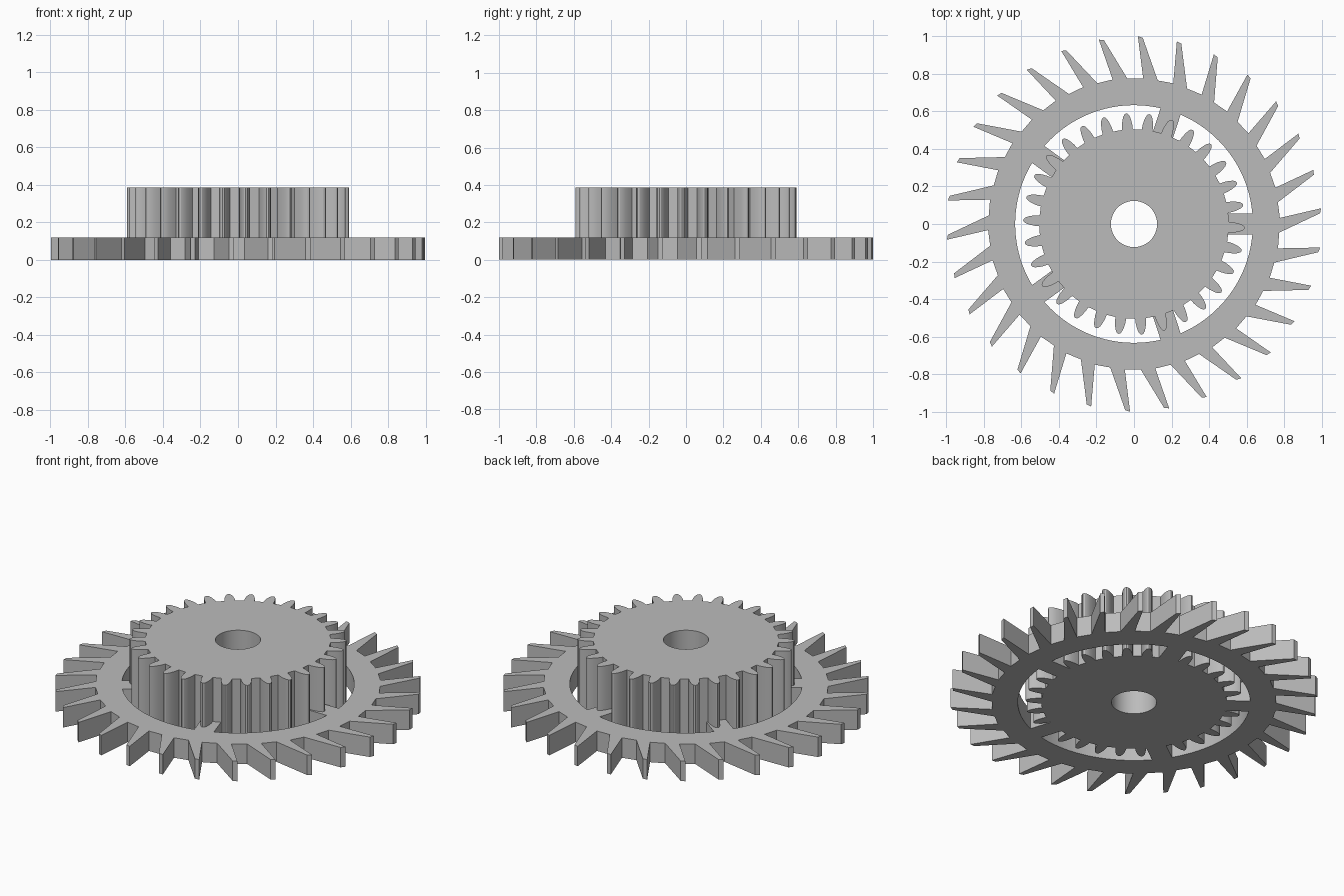
import bpy, bmesh
from math import cos, sin, radians, degrees, asin

cube = bpy.data.objects.get("Cube")
if cube:
    bpy.data.objects.remove(cube)

metal = bpy.data.materials.new("plain_grey")
metal.use_nodes = True
GREY = (0.5, 0.5, 0.5, 1)
metal.diffuse_color = GREY
metal.node_tree.nodes["Principled BSDF"].inputs["Base Color"].default_value = GREY


def polar(r, deg):
    return r * cos(radians(deg)), r * sin(radians(deg))


def circle(r, n):
    return [polar(r, 360 * i / n) for i in range(n)]


def toothed(count, phase, tooth):
    """Repeat one tooth, given as (radius, angle) pairs, around the axis."""
    return [polar(r, phase + 360 * i / count + a) for i in range(count) for r, a in tooth]


def plate(name, outlines, height):
    """Filled flat outlines (later ones cut holes) extruded up from z = 0."""
    curve = bpy.data.curves.new(name, "CURVE")
    curve.dimensions, curve.fill_mode, curve.extrude = "2D", "BOTH", height / 2
    for pts in outlines:
        spline = curve.splines.new("POLY")
        spline.points.add(len(pts) - 1)
        for p, (x, y) in zip(spline.points, pts):
            p.co = (x, y, 0, 1)
        spline.use_cyclic_u = True
    temp = bpy.data.objects.new(name + "_outline", curve)
    bpy.context.collection.objects.link(temp)
    mesh = bpy.data.meshes.new_from_object(temp.evaluated_get(bpy.context.evaluated_depsgraph_get()))
    bpy.data.objects.remove(temp)
    bm = bmesh.new()
    bm.from_mesh(mesh)
    bmesh.ops.remove_doubles(bm, verts=bm.verts, dist=0.0001)
    bmesh.ops.translate(bm, verts=bm.verts, vec=(0, 0, height / 2))
    bmesh.ops.recalc_face_normals(bm, faces=bm.faces)
    bm.to_mesh(mesh)
    bm.free()
    mesh.materials.clear()
    mesh.materials.append(metal)
    obj = bpy.data.objects.new(name, mesh)
    bpy.context.collection.objects.link(obj)
    bpy.ops.object.select_all(action="DESELECT")
    obj.select_set(True)
    bpy.context.view_layer.objects.active = obj
    bpy.ops.object.shade_smooth_by_angle(angle=radians(25))
    return obj


# Wheel rim: thin raked teeth outside, five short spokes inside
rake_tooth = [(0.775, -8.2), (0.993, -1.5), (1.0, 0), (0.778, -2.4)]
rim_r, hub_r, half_w = 0.633, 0.5, 0.056
a_rim, a_hub = degrees(asin(half_w / rim_r)), degrees(asin(half_w / hub_r))
window = []
for k in range(5):
    mid = 72 * k
    window += [polar(hub_r, mid - a_hub), polar(hub_r, mid + a_hub)]
    steps = 30
    window += [polar(rim_r, mid + a_rim + (72 - 2 * a_rim) * i / steps) for i in range(steps + 1)]
plate("toothed_wheel", [toothed(30, 88.8, rake_tooth), window], 0.12)

# Tall gear with rounded teeth and a bored centre
half = [(0.505, 3.3), (0.53, 3.0), (0.555, 2.4), (0.575, 1.7), (0.587, 0.9)]
round_tooth = [(r, -a) for r, a in half] + [(0.591, 0)] + half[::-1]
plate("tall_gear", [toothed(30, -2, round_tooth), circle(0.123, 64)], 0.385)
